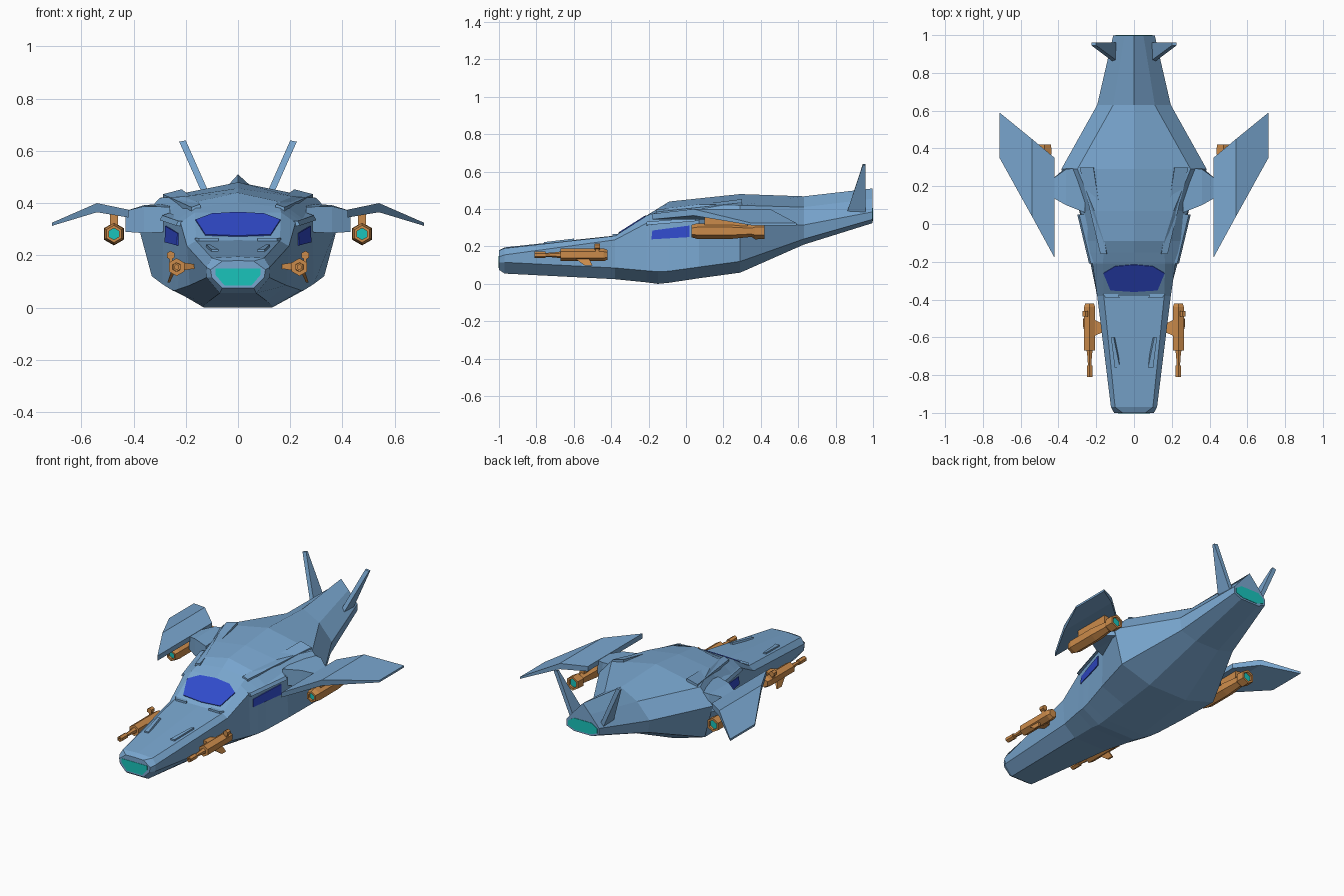
import bpy, bmesh
from math import sin, cos, pi


def material(name, rgb):
    m = bpy.data.materials.new(name)
    m.diffuse_color = (*rgb, 1)
    return m


BLUE = material("hull_blue", (0.19, 0.38, 0.62))
ORANGE = material("orange_metal", (0.60, 0.26, 0.07))
GLASS = material("dark_blue_glass", (0.03, 0.07, 0.60))
TEAL = material("teal_glow", (0.01, 0.55, 0.50))


def loft(name, rings, mat, mirror=True):
    """Skin a list of equal-length rings and cap both ends."""
    bm = bmesh.new()
    vs = [[bm.verts.new(p) for p in r] for r in rings]
    n = len(vs[0])
    for a, b in zip(vs, vs[1:]):
        for i in range(n):
            j = (i + 1) % n
            bm.faces.new((a[i], a[j], b[j], b[i]))
    bm.faces.new(vs[0][::-1])
    bm.faces.new(vs[-1])
    bmesh.ops.recalc_face_normals(bm, faces=bm.faces)
    me = bpy.data.meshes.new(name)
    bm.to_mesh(me)
    bm.free()
    ob = bpy.data.objects.new(name, me)
    me.materials.append(mat)
    bpy.context.collection.objects.link(ob)
    if mirror:
        ob.modifiers.new("mirror", 'MIRROR')
    return ob


def prism(name, pts, vec, mat, mirror=True):
    far = [tuple(a + b for a, b in zip(p, vec)) for p in pts]
    return loft(name, [pts, far], mat, mirror)


def box(name, x0, x1, y0, y1, z0, z1, mat):
    return prism(name, [(x0, y0, z0), (x1, y0, z0), (x1, y1, z0), (x0, y1, z0)],
                 (0, 0, z1 - z0), mat)


def tube(name, x, z, profile, mat):
    """Six-sided turned part along y from (y, radius) pairs."""
    loft(name, [[(x + r * sin(k * pi / 3), y, z + r * cos(k * pi / 3)) for k in range(6)]
                for y, r in profile], mat)


def sym(pts):
    """Close a half outline (starting and ending on x = 0) across the centre."""
    return pts + [(-x, z) for x, z in reversed(pts) if x > 0]


# Hull: y, bottom edge, chine, side, shoulder, top centre height
sections = [
    (-1.0, (.06, .075), (.100, .115), (.105, .145), (.06, .178), .180),
    (-.97, (.07, .055), (.120, .115), (.122, .155), (.10, .190), .195),
    (-.38, (.11, .025), (.185, .085), (.195, .235), (.16, .256), .258),
    (-.21, (.13, .008), (.230, .070), (.220, .325), (.165, .364), .366),
    (-.15, (.13, .000), (.242, .065), (.235, .335), (.16, .385), .403),
    (-.09, (.13, .006), (.255, .068), (.247, .340), (.16, .405), .440),
    (.07, (.13, .030), (.290, .090), (.285, .340), (.21, .425), .457),
    (.29, (.13, .060), (.330, .120), (.385, .325), (.30, .420), .480),
    (.63, (.08, .210), (.185, .240), (.195, .315), (.11, .410), .468),
    (.998, (.06, .325), (.110, .345), (.110, .385), (.05, .455), .510),
]
rings = []
for y, b, c, s, h, t in sections:
    outline = sym([(0, b[1]), b, c, s, h, (0, t)])
    rings.append([(x, y, z) for x, z in outline])
loft("hull", rings, BLUE, False)

# Nose light and tail exhaust
nose = sym([(.052, .085), (.086, .125), (.086, .150)])
prism("nose_light", [(x, -1.002, z) for x, z in nose], (0, .02, 0), TEAL, False)
tail = sym([(.05, .335), (.098, .352), (.098, .380), (.06, .405)])
prism("tail_exhaust", [(x, 1.001, z) for x, z in tail], (0, -.02, 0), TEAL, False)

# Windshield on the sloping front plane
shield = sym([(0, -.360), (.125, -.352), (.162, -.262), (.10, -.225), (0, -.216)])
prism("windshield", [(x, y, .263 + .633 * (y + .38)) for x, y in shield],
      (0, .006, -.012), GLASS, False)

# Side windows with a brow above
prism("side_window", [(.234, -.185, .238), (.232, -.18, .285), (.279, .02, .312),
                      (.281, .02, .250)], (-.02, 0, 0), GLASS)
prism("window_brow", [(.215, -.21, .312), (.238, -.21, .314), (.300, .05, .335),
                      (.27, .05, .345)], (-.01, 0, .018), BLUE)

# Roof rails
loft("roof_rail", [
    [(.140, -.16, .37), (.178, -.16, .36), (.178, -.16, .384), (.145, -.16, .396)],
    [(.210, .30, .41), (.288, .30, .40), (.288, .30, .434), (.215, .30, .453)]], BLUE)

# Raised strips on the nose and at the windshield base
loft("nose_strip", [
    [(.075, -.76, .20), (.102, -.76, .20), (.102, -.76, .223), (.075, -.76, .223)],
    [(.092, -.60, .22), (.122, -.60, .22), (.122, -.60, .242), (.108, -.60, .242)]], BLUE)
prism("windshield_vent", [(.075, -.392, .25), (.15, -.392, .25), (.165, -.37, .25),
                          (.085, -.37, .25)], (0, 0, .017), BLUE)

# Wing pylons and cranked wings
loft("wing_pylon", [
    [(.26, .06, .29), (.26, .31, .29), (.26, .30, .40), (.26, .06, .385)],
    [(.36, .10, .285), (.36, .30, .285), (.36, .29, .392), (.36, .10, .388)],
    [(.43, .14, .29), (.43, .24, .29), (.43, .24, .37), (.43, .14, .37)]], BLUE)
wing = [(.42, -.18, .35, .375, .345), (.54, .04, .45, .400, .365), (.712, .35, .59, .325, .313)]
loft("wing", [[(x, a, t), (x, b, t), (x, b, u), (x, a, u)] for x, a, b, t, u in wing], BLUE)

# Engines under the wings, glowing at both ends
tube("engine", .475, .282, [(.06, .022), (.03, .022), (.03, .033), (.06, .042), (.24, .042),
                            (.35, .031), (.37, .044), (.42, .042), (.42, .029), (.39, .029)],
     ORANGE)
tube("engine_front_glow", .475, .282, [(.045, .022), (.07, .022)], TEAL)
tube("engine_rear_glow", .475, .282, [(.38, .029), (.405, .029)], TEAL)
box("engine_mount", .46, .49, .10, .33, .31, .378, ORANGE)

# Nose guns
tube("gun", .235, .155, [(-.79, .009), (-.81, .009), (-.81, .017), (-.75, .017), (-.75, .010),
                         (-.70, .014), (-.67, .018), (-.67, .034), (-.44, .034), (-.42, .026)],
     ORANGE)
loft("gun_mount", [
    [(.225, -.60, .14), (.225, -.50, .14), (.225, -.50, .175), (.225, -.60, .175)],
    [(.160, -.57, .15), (.160, -.53, .15), (.160, -.53, .165), (.160, -.57, .165)]], ORANGE)
tube("gun_scope", .258, .200, [(-.49, .017), (-.46, .017)], ORANGE)
box("gun_scope_post", .250, .262, -.485, -.465, .165, .195, ORANGE)
loft("gun_fin", [
    [(.240, -.60, .14), (.255, -.60, .14), (.255, -.52, .14), (.240, -.52, .14)],
    [(.260, -.54, .097), (.270, -.54, .097), (.270, -.50, .097), (.260, -.50, .097)]], ORANGE)

# Canted tail fins
loft("tail_fin", [
    [(.085, .86, .38), (.112, .86, .38), (.112, .96, .38), (.085, .96, .38)],
    [(.200, .945, .64), (.225, .945, .635), (.225, .96, .635), (.200, .96, .64)]], BLUE)
